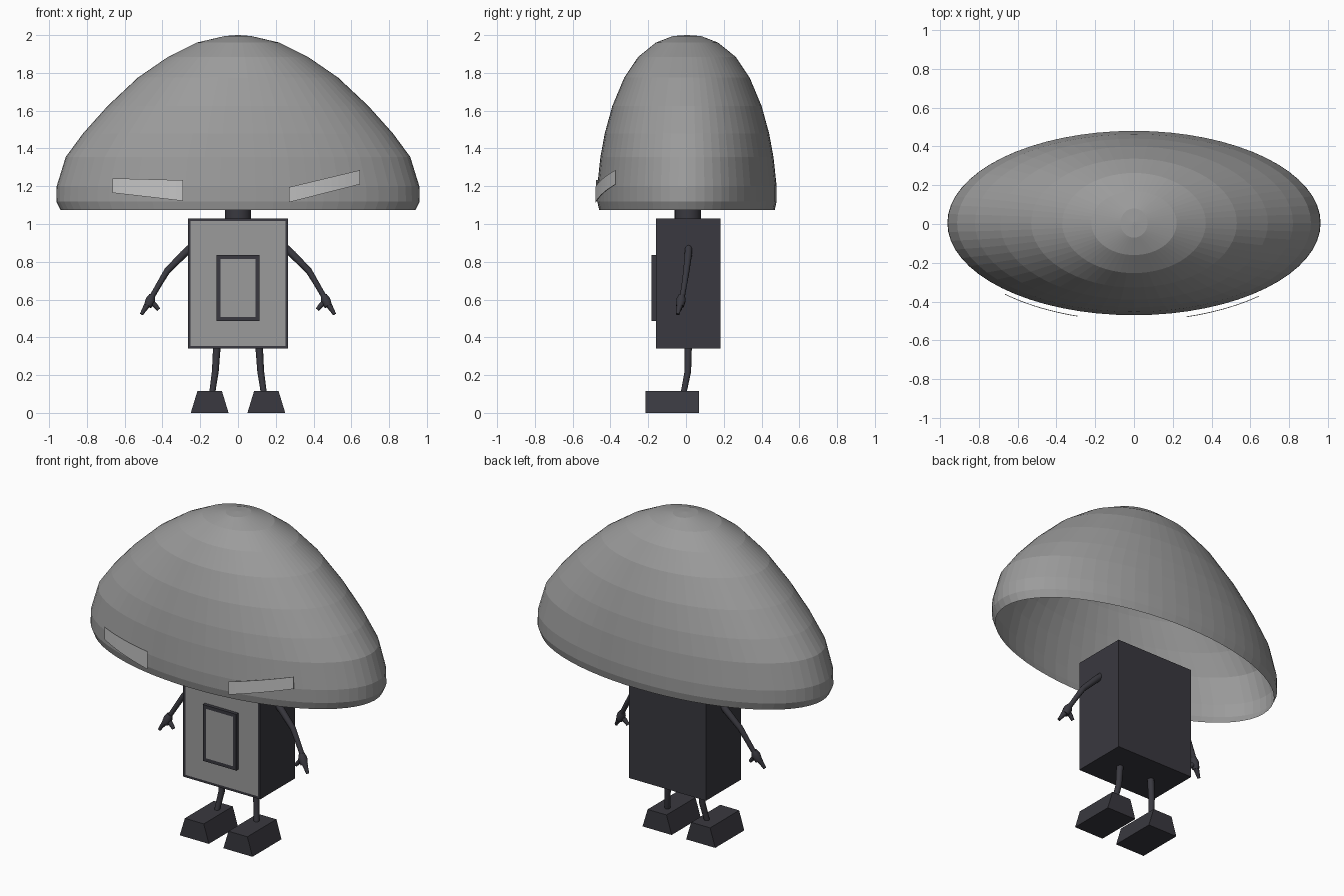
import bpy, bmesh, math
from mathutils import Vector

if "Cube" in bpy.data.objects:
    bpy.data.objects.remove(bpy.data.objects["Cube"])


def material(name, rgb):
    m = bpy.data.materials.new(name)
    m.diffuse_color = (*rgb, 1)
    m.use_nodes = True
    m.node_tree.nodes["Principled BSDF"].inputs["Base Color"].default_value = m.diffuse_color
    return m


GREY = material("mid grey", (0.33, 0.33, 0.33))
DARK = material("charcoal", (0.041, 0.040, 0.050))
PALE = material("pale grey", (0.56, 0.56, 0.56))


def finish(bm, name, *mats, smooth=False):
    mesh = bpy.data.meshes.new(name)
    bmesh.ops.recalc_face_normals(bm, faces=bm.faces)
    for f in bm.faces:
        f.smooth = smooth
    bm.to_mesh(mesh)
    bm.free()
    for m in mats:
        mesh.materials.append(m)
    ob = bpy.data.objects.new(name, mesh)
    bpy.context.collection.objects.link(ob)
    if smooth:
        bpy.ops.object.select_all(action='DESELECT')
        bpy.context.view_layer.objects.active = ob
        ob.select_set(True)
        bpy.ops.object.shade_smooth_by_angle(angle=math.radians(50))
    return ob


def loft(name, rings, mat, caps=(True, True), smooth=False):
    """Skin a list of rings, each a closed loop of points."""
    bm = bmesh.new()
    loops = [[bm.verts.new(p) for p in ring] for ring in rings]
    n = len(rings[0])
    for a, b in zip(loops, loops[1:]):
        for i in range(n):
            j = (i + 1) % n
            bm.faces.new((a[i], a[j], b[j], b[i]))
    if caps[0]:
        bm.faces.new(loops[0])
    if caps[1]:
        bm.faces.new(loops[-1])
    return finish(bm, name, mat, smooth=smooth)


def ellipse(cx, cy, z, rx, ry, n):
    return [(cx + rx * math.cos(2 * math.pi * i / n),
             cy + ry * math.sin(2 * math.pi * i / n), z) for i in range(n)]


def tube(name, path, mat, n=10):
    """Round limb through (x, y, z, radius) stations."""
    pts = [Vector(p[:3]) for p in path]
    rings = []
    for i, p in enumerate(pts):
        t = (pts[min(i + 1, len(pts) - 1)] - pts[max(i - 1, 0)]).normalized()
        u = t.cross(Vector((0, 1, 0))).normalized()
        v = t.cross(u)
        rings.append([p + path[i][3] * (u * math.cos(2 * math.pi * k / n)
                                        + v * math.sin(2 * math.pi * k / n)) for k in range(n)])
    return loft(name, rings, mat, smooth=True)


def panel_box(name, x, y0, y1, z0, z1, border):
    """Dark box whose front face carries an inset grey panel."""
    bm = bmesh.new()
    bmesh.ops.create_cube(bm, size=1)
    for v in bm.verts:
        v.co = (v.co.x * 2 * x, y0 if v.co.y < 0 else y1, z0 if v.co.z < 0 else z1)
    bm.normal_update()
    front = next(f for f in bm.faces if f.normal.y < -0.9)
    bmesh.ops.inset_region(bm, faces=[front], thickness=border)
    front.material_index = 1
    return finish(bm, name, DARK, GREY)


# Head: open elliptical dome, (x radius, y radius, height) from rim to crown
DOME = [(0.94, 0.465, 1.075), (0.962, 0.475, 1.12), (0.96, 0.475, 1.20),
        (0.912, 0.458, 1.355), (0.82, 0.435, 1.48), (0.69, 0.395, 1.625),
        (0.53, 0.332, 1.775), (0.37, 0.258, 1.885), (0.22, 0.165, 1.96),
        (0.07, 0.075, 1.995), (0.006, 0.006, 2.0)]
loft("head_dome", [ellipse(0, 0.005, z, rx, ry, 64) for rx, ry, z in DOME],
     GREY, caps=(False, True))


# Eyes: thin curved strips in front of the dome, (x, bottom, top) at both ends
def eye(name, start, end, steps=10):
    bm = bmesh.new()
    cols = []
    for i in range(steps + 1):
        x, lo, hi = Vector(start).lerp(Vector(end), i / steps)
        y = -0.5 * math.sqrt(1 - (x / 0.97) ** 2)
        cols.append([bm.verts.new((x, y + d, z))
                     for d, z in ((0, lo), (0, hi), (0.004, hi), (0.004, lo))])
    for a, b in zip(cols, cols[1:]):
        for k in range(4):
            j = (k + 1) % 4
            bm.faces.new((a[k], b[k], b[j], a[j]))
    bm.faces.new(cols[0])
    bm.faces.new(cols[-1])
    finish(bm, name, PALE)


eye("eye_left", (-0.665, 1.165, 1.242), (-0.29, 1.122, 1.232))
eye("eye_right", (0.27, 1.115, 1.195), (0.645, 1.21, 1.285))

# Torso, chest screen and neck
panel_box("torso", 0.265, -0.16, 0.182, 0.34, 1.03, 0.021)
panel_box("chest_screen", 0.115, -0.182, -0.16, 0.487, 0.837, 0.03)
loft("neck", [ellipse(0, 0.01, z, 0.07, 0.07, 24) for z in (1.03, 1.10)], DARK, smooth=True)

# Limbs on both sides
for side, s in (("left", -1), ("right", 1)):
    def limb(name, pts):
        tube(f"{name}_{side}", [(s * x, y, z, r) for x, y, z, r in pts], DARK)

    limb("arm", [(0.25, 0.014, 0.875, 0.020), (0.29, 0.012, 0.838, 0.020),
                 (0.375, 0.002, 0.752, 0.017), (0.415, -0.008, 0.685, 0.015),
                 (0.457, -0.02, 0.612, 0.014)])
    limb("palm", [(0.453, -0.022, 0.625, 0.016), (0.463, -0.026, 0.598, 0.026),
                  (0.478, -0.032, 0.565, 0.021)])
    limb("finger", [(0.475, -0.03, 0.58, 0.019), (0.494, -0.038, 0.55, 0.013),
                    (0.511, -0.044, 0.522, 0.009)])
    limb("thumb", [(0.46, -0.028, 0.59, 0.015), (0.438, -0.03, 0.568, 0.013),
                   (0.420, -0.032, 0.547, 0.010)])
    limb("leg", [(0.112, 0.012, 0.35, 0.020), (0.120, 0.010, 0.22, 0.018),
                 (0.136, -0.012, 0.11, 0.016)])
    # Foot: wedge narrowing toward the ankle
    loft(f"foot_{side}",
         [[(s * a, -0.215, z), (s * b, -0.215, z), (s * b, 0.07, z), (s * a, 0.07, z)]
          for a, b, z in ((0.05, 0.25, 0.0), (0.085, 0.215, 0.115))], DARK)
